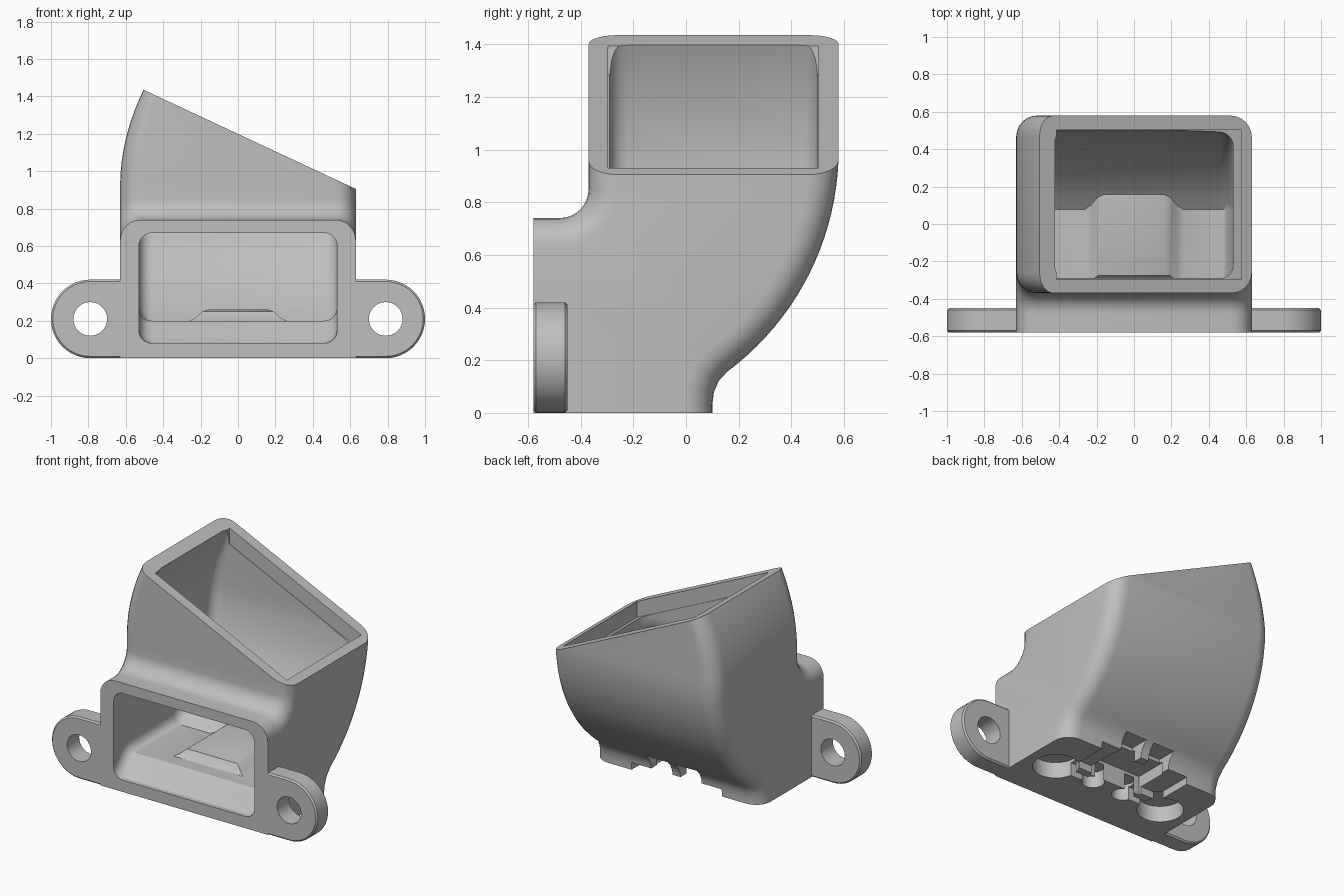
import bpy, bmesh
from math import sin, cos, pi, radians
from mathutils import Vector

if "Cube" in bpy.data.objects:
    bpy.data.objects.remove(bpy.data.objects["Cube"])

grey = bpy.data.materials.new("plain grey")
grey.use_nodes = True
grey.diffuse_color = (0.52, 0.52, 0.52, 1)
grey.node_tree.nodes["Principled BSDF"].inputs["Base Color"].default_value = (0.52, 0.52, 0.52, 1)


def arc(cx, cy, r, start, end, n):
    """Points along a circular arc, angles in degrees."""
    angles = [radians(start + (end - start) * i / n) for i in range(n + 1)]
    return [(cx + r * cos(a), cy + r * sin(a)) for a in angles]


def inset(points, d):
    """Move an anticlockwise outline inward by d."""
    result = []
    for i, p in enumerate(points):
        p = Vector(p)
        a = (p - Vector(points[i - 1])).normalized()
        b = (Vector(points[(i + 1) % len(points)]) - p).normalized()
        na, nb = Vector((-a.y, a.x)), Vector((-b.y, b.x))
        result.append(p + (na + nb) * d / (1 + na.dot(nb)))
    return result


def loft(rings):
    """Closed skin through matching rings of 3D points."""
    bm = bmesh.new()
    loops = [[bm.verts.new(p) for p in ring] for ring in rings]
    for low, high in zip(loops, loops[1:]):
        for i in range(len(low)):
            bm.faces.new((low[i - 1], low[i], high[i], high[i - 1]))
    bm.faces.new(loops[0])
    bm.faces.new(loops[-1])
    bmesh.ops.recalc_face_normals(bm, faces=bm.faces)
    return bm


def finish(name, bm):
    bmesh.ops.recalc_face_normals(bm, faces=bm.faces)
    mesh = bpy.data.meshes.new(name)
    bm.to_mesh(mesh)
    bm.free()
    mesh.materials.append(grey)
    obj = bpy.data.objects.new(name, mesh)
    bpy.context.collection.objects.link(obj)
    return obj


def rounded_elbow(profile, half, r, steps=6):
    """Side profile spread across x with rounded rims and a leaning right wall."""
    rings = []
    for k in range(steps + 1):
        a = k / steps * pi / 2
        x = half - r + r * cos(a)
        rings.append([(-x, p[0], p[1]) for p in inset(profile, r * (1 - sin(a)))])
    rings += [[(-x, y, z) for x, y, z in ring] for ring in reversed(rings)]
    bm = loft(rings)
    for i in range(16):
        bmesh.ops.bisect_plane(bm, geom=bm.verts[:] + bm.edges[:] + bm.faces[:],
                               plane_co=(0, 0, 0.92 + i * 0.045), plane_no=(0, 0, 1))
    for v in bm.verts:
        if v.co.x < 0 and v.co.z > 0.92:
            lean = 0.125 * ((v.co.z - 0.92) / 0.515) ** 2
            v.co.x *= 1 - lean / half
    return bm


def slice_off(bm, point, normal):
    bmesh.ops.bisect_plane(bm, geom=bm.verts[:] + bm.edges[:] + bm.faces[:],
                           plane_co=point, plane_no=normal, clear_outer=True)
    bmesh.ops.holes_fill(bm, edges=[e for e in bm.edges if e.is_boundary], sides=0)


def box(name, x, y, z):
    return finish(name, loft([[(x[0], y[0], h), (x[1], y[0], h),
                               (x[1], y[1], h), (x[0], y[1], h)] for h in z]))


def circle(cx, cy, r, n=32):
    return arc(cx, cy, r, 0, 360, n)[:-1]


def combine(target, tool, operation):
    tool.hide_render = True
    mod = target.modifiers.new(operation.lower(), "BOOLEAN")
    mod.operation, mod.object, mod.solver = operation, tool, "EXACT"
    bpy.context.view_layer.objects.active = target
    bpy.ops.object.modifier_apply(modifier=mod.name)
    bpy.data.objects.remove(tool)


# Outer shell of the elbow, overlong and then trimmed flat
outer = [(-0.9, -0.3), (0.1, -0.3), (0.1, 0.03), (0.106, 0.079), (0.124, 0.121)]
outer += arc(-0.472, 1.0, 1.052, -53.4, 0, 20)
outer += [(0.58, 1.7), (-0.37, 1.7)]
outer += arc(-0.48, 0.85, 0.11, 0, -90, 8)
outer += [(-0.9, 0.74)]
shell = rounded_elbow(outer, 0.63, 0.11)
slice_off(shell, (0.63, 0, 0.905), (0.53, 0, 1.135))
slice_off(shell, (0, -0.58, 0), (0, -1, 0))
slice_off(shell, (0, 0, 0), (0, 0, -1))
duct = finish("elbow_duct", shell)

# Mounting flange with round ends
stadium = arc(0.79, 0.21, 0.21, -90, 90, 24) + arc(-0.79, 0.21, 0.21, 90, 270, 24)
flange = finish("mounting_flange", loft(
    [[(p[0], y, p[1]) for p in inset(stadium, d)]
     for y, d in ((-0.58, 0.01), (-0.57, 0), (-0.46, 0), (-0.45, 0.01))]))
combine(duct, flange, "UNION")

# Air passage
inner = [(-0.8, 0.08), (-0.55, 0.08), (-0.51, 0.105), (-0.45, 0.18), (-0.42, 0.2)]
inner += arc(-0.472, 1.0, 0.972, -55.5, 0, 16)
inner += [(0.5, 1.7), (-0.29, 1.7)]
inner += arc(-0.48, 0.86, 0.19, 0, -90, 8)
inner += [(-0.8, 0.67)]
combine(duct, finish("air_passage", rounded_elbow(inner, 0.53, 0.07)), "DIFFERENCE")

# Square-cornered seat just inside the sloping mouth
seat = [(-0.415, 1.285), (0.575, 0.822), (0.575, 1.2), (-0.415, 1.6)]
combine(duct, finish("mouth_seat", loft(
    [[(x, y, z) for x, z in seat] for y in (-0.297, 0.503)])), "DIFFERENCE")

# Raised hump on the passage floor
hump = [(0.27, -0.33, 0.08, 0.1), (0.27, -0.33, 0.14, 0.195), (0.23, -0.3, 0.165, 0.215),
        (0.19, -0.275, 0.17, 0.25), (0.16, -0.25, 0.16, 0.26)]
combine(duct, finish("floor_hump", loft(
    [[(-x, a, z), (x, a, z), (x, b, z), (-x, b, z)] for x, a, b, z in hump])), "UNION")

# Recess in the underside, open to the back
combine(duct, box("base_recess", (-0.34, 0.34), (-0.17, 0.3), (-0.1, 0.05)), "DIFFERENCE")
combine(duct, box("base_pocket", (-0.2, 0.2), (-0.19, 0.04), (-0.1, 0.13)), "DIFFERENCE")

for side in (-1, 1):
    # Flange screw hole
    hole = circle(0.79 * side, 0.21, 0.09)
    combine(duct, finish("screw_hole", loft(
        [[(x, y, z) for x, z in hole] for y in (-0.7, -0.3)])), "DIFFERENCE")
    # Round pockets in the underside and the slot between them
    for cx, r in ((0.42, 0.145), (0.12, 0.07)):
        ring = circle(cx * side, -0.25, r)
        combine(duct, finish("round_pocket", loft(
            [[(x, y, z) for x, y in ring] for z in (-0.1, 0.11)])), "DIFFERENCE")
    combine(duct, box("slot", sorted((0.13 * side, 0.4 * side)),
                      (-0.275, -0.225), (-0.1, 0.09)), "DIFFERENCE")
    # Notch at the foot of the back
    combine(duct, box("back_notch", sorted((0.03 * side, 0.19 * side)),
                      (0.02, 0.3), (0.04, 0.155)), "DIFFERENCE")

bpy.ops.object.select_all(action="DESELECT")
duct.select_set(True)
bpy.context.view_layer.objects.active = duct
bpy.ops.object.shade_smooth_by_angle(angle=radians(30))
